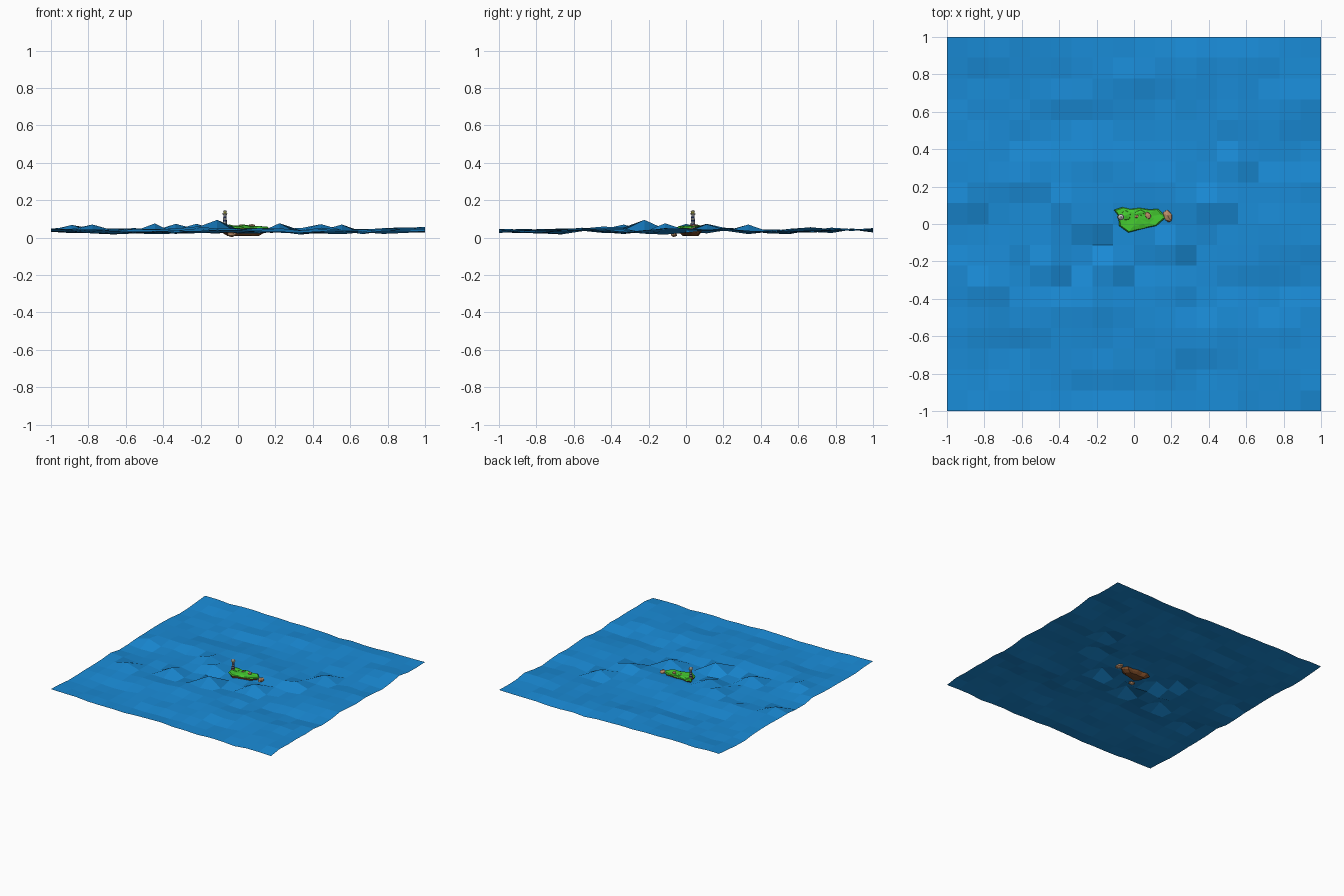
import bpy, bmesh, math, random
from mathutils import Vector, Matrix

if "Cube" in bpy.data.objects:
    bpy.data.objects.remove(bpy.data.objects["Cube"])

random.seed(11)


def mat(name, c):
    m = bpy.data.materials.new(name)
    m.diffuse_color = (*c, 1)
    m.use_nodes = True
    m.node_tree.nodes["Principled BSDF"].inputs["Base Color"].default_value = m.diffuse_color
    return m


BLUE = mat("water", (0.01, 0.26, 0.68))
GREEN = mat("grass", (0.06, 0.60, 0.03))
BROWN = mat("earth", (0.20, 0.07, 0.02))
TAN = mat("stone", (0.50, 0.27, 0.14))
WHITE = mat("white_paint", (0.85, 0.85, 0.85))
NAVY = mat("navy_paint", (0.03, 0.06, 0.25))
YELLOW = mat("lamp_glow", (0.75, 0.70, 0.10))


def finish(name, bm, mats):
    me = bpy.data.meshes.new(name)
    bm.to_mesh(me)
    bm.free()
    ob = bpy.data.objects.new(name, me)
    bpy.context.collection.objects.link(ob)
    for m in mats:
        me.materials.append(m)
    return ob


# Sea: 18 x 18 quad sheet with choppy swell, ridges running mostly along x
bm = bmesh.new()
bmesh.ops.create_grid(bm, x_segments=18, y_segments=18, size=1)
peaks = [(-1, -2, .095), (-4, -2, .076), (2, -1, .077), (0, -1, .045), (-3, 1, .074),
         (-2, 0, .074), (4, 1, .072), (-7, -3, .070), (-8, 1, .068), (5, 3, .070),
         (-1, 1, .040), (0, 1, .050), (1, 1, .045), (0, 0, .034), (1, 0, .034),
         (-1, 0, .033), (2, 0, .034), (-1, -1, .022)]
for v in bm.verts:
    x, y = v.co.x, v.co.y
    edge = max(abs(x), abs(y))
    z = .037 + .009 * math.sin(9 * y + 1.5 * x) + .005 * math.sin(17 * y - 4 * x + 1)
    z += .004 * math.sin(6 * x + 2) + random.uniform(-.011, .011) * (1.15 - .5 * edge)
    z = .037 + (z - .037) * (1.1 - .3 * edge)
    for i, j, h in peaks:
        if abs(x * 9 - i) < .1 and abs(y * 9 - j) < .1:
            z = h
    v.co.z = max(.012, z)
finish("sea", bm, [BLUE])

# Island: rings lofted from the shore outline, earth cliff below and grass above
outline = [(-.107, .075), (-.064, .09), (-.02, .08), (.03, .086), (.08, .078), (.13, .08),
           (.155, .053), (.165, .03), (.12, -.01), (.07, -.02), (.03, -.03), (-.03, -.046),
           (-.08, -.01), (-.083, .043)]
cx, cy = .025, .03
rings = [(.62, .010), (.86, .028), (.96, .050), (1.0, .052), (.93, .060), (.6, .063)]
bm = bmesh.new()
loops = []
for k, (s, z) in enumerate(rings):
    jit = .004 if k in (1, 4, 5) else .001
    loops.append([bm.verts.new((cx + (x - cx) * s, cy + (y - cy) * s,
                                z + random.uniform(-jit, jit))) for x, y in outline])
n = len(outline)
for k in range(len(rings) - 1):
    for i in range(n):
        j = (i + 1) % n
        a, b = loops[k], loops[k + 1]
        f = bm.faces.new((a[i], a[j], b[j], b[i]))
        f.material_index = 0 if k < 2 else 1
for ring, z, m in ((loops[0], .008, 0), (loops[-1], .066, 1)):
    c = bm.verts.new((cx, cy, z))
    for i in range(n):
        bm.faces.new((ring[i], ring[(i + 1) % n], c)).material_index = m
bmesh.ops.recalc_face_normals(bm, faces=bm.faces)
finish("island", bm, [BROWN, GREEN])


# Boulders beside and on top of the island
def rock(name, loc, size, turn, m):
    bm = bmesh.new()
    bmesh.ops.create_icosphere(bm, subdivisions=1, radius=1)
    for v in bm.verts:
        v.co *= random.uniform(.85, 1.1)
    bmesh.ops.transform(bm, verts=bm.verts, matrix=Matrix.Translation(loc)
                        @ Matrix.Rotation(turn, 4, 'Z') @ Matrix.Diagonal((*size, 1)))
    finish(name, bm, [m])


rock("shore_rock_east", (.18, .045, .040), (.026, .038, .018), .3, TAN)
rock("shore_rock_south", (-.032, -.066, .018), (.028, .019, .016), -.2, TAN)
rock("top_rock_large", (.075, .045, .066), (.016, .022, .007), .6, TAN)
rock("top_rock_small", (.015, .04, .065), (.012, .008, .006), .2, TAN)
rock("top_mound_west", (-.045, .045, .060), (.035, .03, .010), .5, GREEN)
rock("top_mound_north", (.03, .06, .062), (.03, .016, .009), .1, GREEN)


# Lighthouse: tapered banded tower, gallery, lamp and roof
def drum(name, r1, r2, z0, z1, m):
    bm = bmesh.new()
    bmesh.ops.create_cone(bm, cap_ends=True, segments=10, radius1=r1, radius2=r2,
                          depth=z1 - z0, matrix=Matrix.Translation((-.07, .037, (z0 + z1) / 2)))
    finish(name, bm, [m])


drum("lighthouse_foot", .018, .016, .054, .070, TAN)
for i in range(6):
    z = .068 + i * .009
    drum("tower_band_%d" % i, .0125 - i * .0007, .0118 - i * .0007, z, z + .009,
         NAVY if i % 2 == 0 else WHITE)
drum("gallery", .010, .017, .122, .130, WHITE)
drum("lamp", .009, .009, .130, .139, YELLOW)
drum("roof", .015, .004, .139, .147, WHITE)
